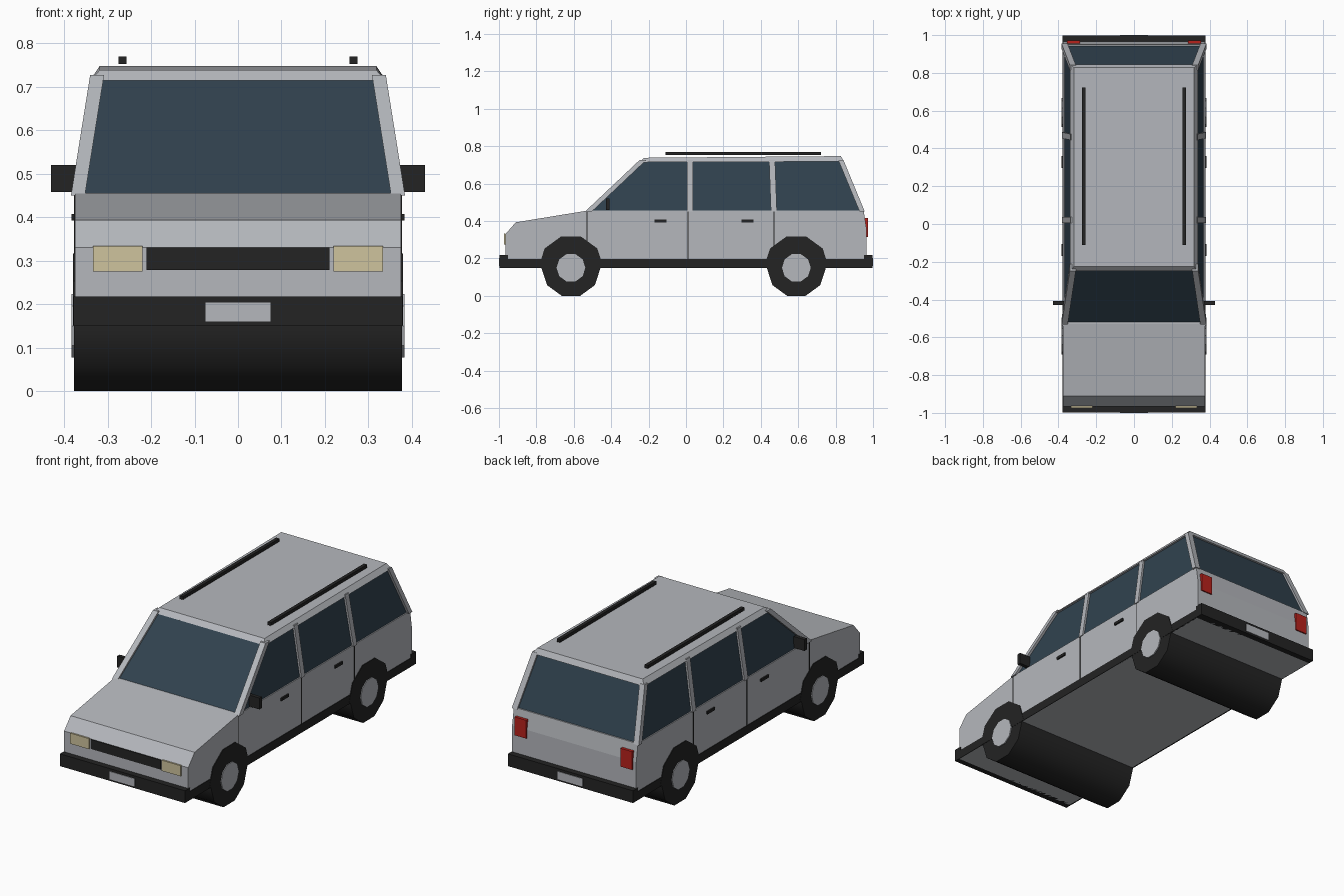
import bpy, bmesh, math

if "Cube" in bpy.data.objects:
    bpy.data.objects.remove(bpy.data.objects["Cube"])


def material(name, rgb):
    m = bpy.data.materials.new(name)
    m.diffuse_color = (*rgb, 1)
    m.use_nodes = True
    m.node_tree.nodes["Principled BSDF"].inputs["Base Color"].default_value = m.diffuse_color
    return m


SILVER = material("silver_paint", (0.46, 0.475, 0.505))
BLACK = material("black_plastic", (0.017, 0.017, 0.017))
GLASS = material("tinted_glass", (0.03, 0.054, 0.077))
LAMP = material("headlight_cream", (0.62, 0.55, 0.34))
RED = material("tail_light_red", (0.48, 0.016, 0.012))


def loft(name, mat, ring_a, ring_b):
    """Solid between two matching rings of points."""
    bm = bmesh.new()
    a = [bm.verts.new(p) for p in ring_a]
    b = [bm.verts.new(p) for p in ring_b]
    n = len(a)
    bm.faces.new(a)
    bm.faces.new(b)
    for i in range(n):
        j = (i + 1) % n
        bm.faces.new((a[i], a[j], b[j], b[i]))
    bmesh.ops.recalc_face_normals(bm, faces=bm.faces[:])
    me = bpy.data.meshes.new(name)
    bm.to_mesh(me)
    bm.free()
    me.materials.append(mat)
    ob = bpy.data.objects.new(name, me)
    bpy.context.collection.objects.link(ob)
    return ob


def rect(x0, x1, y0, y1, z0, z1=None):
    """Level rectangle; z1 lifts the rear edge."""
    z1 = z0 if z1 is None else z1
    return [(x0, y0, z0), (x1, y0, z0), (x1, y1, z1), (x0, y1, z1)]


def box(name, mat, x0, x1, y0, y1, z0, z1):
    return loft(name, mat, rect(x0, x1, y0, y1, z0), rect(x0, x1, y0, y1, z1))


def extrude_x(name, mat, profile, x0, x1):
    return loft(name, mat, [(x0, y, z) for y, z in profile],
                [(x1, y, z) for y, z in profile])


def arc(y, z, r, count, step=36):
    return [(y + r * math.cos(math.radians(step * i)),
             z + r * math.sin(math.radians(step * i))) for i in range(count)]


# Lower body from its side profile
extrude_x("body", SILVER,
          [(-0.965, 0.15), (-0.965, 0.33), (-0.91, 0.393), (-0.53, 0.455),
           (0.95, 0.455), (0.965, 0.36), (0.965, 0.15)], -0.375, 0.375)

# Cabin glass and roof
loft("cabin_glass", GLASS, rect(-0.37, 0.37, -0.525, 0.945, 0.45),
     rect(-0.327, 0.327, -0.235, 0.833, 0.72))
loft("roof", SILVER, rect(-0.338, 0.338, -0.25, 0.845, 0.714, 0.718),
     rect(-0.318, 0.318, -0.225, 0.828, 0.738, 0.747))

# Bumpers and number plates
for end, s in (("front", -1), ("rear", 1)):
    y0, y1 = sorted((s * 0.953, s * 0.997))
    box(end + "_bumper", BLACK, -0.378, 0.378, y0, y1, 0.15, 0.217)
    y0, y1 = sorted((s * 0.995, s * 1.0))
    box(end + "_number_plate", SILVER, -0.075, 0.075, y0, y1, 0.16, 0.203)

# Grille
box("grille", BLACK, -0.21, 0.21, -0.97, -0.962, 0.278, 0.33)

# Wheels run the full width, as wide drums
for end, y in (("front", -0.615), ("rear", 0.59)):
    wheel = extrude_x(end + "_wheels", BLACK, arc(y, 0.15, 0.158, 10), -0.377, 0.377)
    for p in wheel.data.polygons:
        p.use_smooth = abs(p.normal.x) < 0.5

# Parts repeated on both sides
for side, s in (("left", 1), ("right", -1)):
    def side_box(name, mat, x0, x1, *rest):
        a, b = sorted((s * x0, s * x1))
        return box(side + "_" + name, mat, a, b, *rest)

    # Lamps
    side_box("headlight", LAMP, 0.22, 0.333, -0.973, -0.964, 0.275, 0.333)
    side_box("tail_light", RED, 0.285, 0.355, 0.95, 0.972, 0.315, 0.415)

    # Sill trim, mirror and roof rail
    side_box("sill_trim", BLACK, 0.37, 0.378, -0.96, 0.96, 0.15, 0.197)
    side_box("mirror", BLACK, 0.365, 0.43, -0.428, -0.408, 0.458, 0.52)
    side_box("roof_rail", BLACK, 0.256, 0.275, -0.11, 0.722, 0.752, 0.769)

    # Door seams and handles
    for i, (y, top) in enumerate(((-0.53, 0.45), (0.01, 0.455), (0.47, 0.455))):
        side_box(f"door_seam_{i}", BLACK, 0.372, 0.3765, y - 0.003, y + 0.003, 0.19, top)
    for i, y in enumerate((-0.137, 0.328)):
        side_box(f"door_handle_{i}", BLACK, 0.37, 0.383, y - 0.032, y + 0.032, 0.392, 0.407)

    # Wheel arches and hubcaps
    for end, y in (("front", -0.615), ("rear", 0.59)):
        extrude_x(f"{side}_{end}_arch", BLACK, arc(y, 0.151, 0.174, 6), s * 0.36, s * 0.379)
        extrude_x(f"{side}_{end}_hubcap", SILVER, arc(y, 0.15, 0.077, 10), s * 0.37, s * 0.383)

    # Window pillars: bottom y, top y, half width, half depth
    for name, yb, yt, hx, hy in (("front", -0.522, -0.23, 0.016, 0.018),
                                 ("middle", 0.021, 0.021, 0.012, 0.016),
                                 ("rear", 0.47, 0.46, 0.012, 0.016),
                                 ("tail", 0.942, 0.828, 0.016, 0.014)):
        xb, xt = s * 0.368, s * 0.324
        loft(f"{side}_{name}_pillar", SILVER,
             rect(xb - hx, xb + hx, yb - hy, yb + hy, 0.45),
             rect(xt - hx, xt + hx, yt - hy, yt + hy, 0.726))
